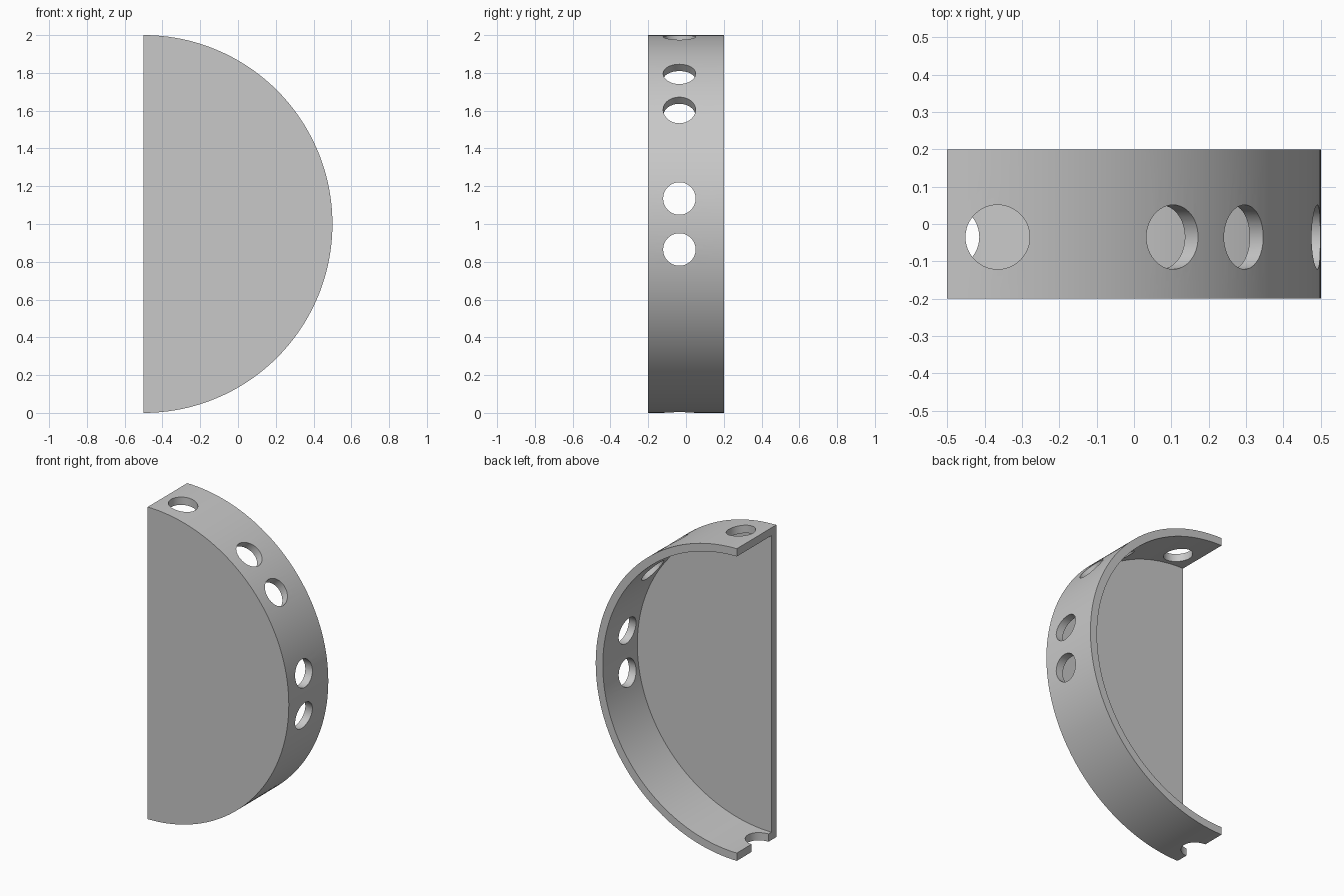
import bpy, bmesh
from math import sin, cos, pi, radians
from mathutils import Vector, Matrix

cube = bpy.data.objects.get("Cube")
if cube:
    bpy.data.objects.remove(cube, do_unlink=True)

CENTRE = Vector((-0.5, 0, 1))
WALL, HALF_DEPTH = 0.05, 0.2
HOLE_Y, HOLE_R, HOLE_OFFSET = -0.035, 0.086, 0.135

grey = bpy.data.materials.new("plain_grey")
grey.use_nodes = True
colour = (0.58, 0.58, 0.58, 1)
grey.diffuse_color = colour
grey.node_tree.nodes["Principled BSDF"].inputs["Base Color"].default_value = colour


def make_object(name, bm):
    bmesh.ops.recalc_face_normals(bm, faces=bm.faces)
    mesh = bpy.data.meshes.new(name)
    bm.to_mesh(mesh)
    bm.free()
    mesh.materials.append(grey)
    obj = bpy.data.objects.new(name, mesh)
    bpy.context.collection.objects.link(obj)
    return obj


def arc_prism(name, radius, start, end, steps, y0, y1):
    """Closed arc profile around CENTRE, extruded along y."""
    bm = bmesh.new()
    angles = [start + (end - start) * i / steps for i in range(steps + 1)]
    if end - start > 1.99 * pi:
        angles.pop()
    verts = [bm.verts.new(CENTRE + Vector((radius * cos(a), y0, radius * sin(a))))
             for a in angles]
    face = bm.faces.new(verts)
    new = bmesh.ops.extrude_face_region(bm, geom=[face])["geom"]
    bmesh.ops.translate(bm, vec=(0, y1 - y0, 0),
                        verts=[v for v in new if isinstance(v, bmesh.types.BMVert)])
    return make_object(name, bm)


def hole_cutter(angle, offset):
    """Round drill through the rim, parallel to the given direction."""
    a = radians(angle)
    out, side = Vector((cos(a), 0, sin(a))), Vector((-sin(a), 0, cos(a)))
    pos = CENTRE + out * 0.95 + side * offset + Vector((0, HOLE_Y, 0))
    turn = out.to_track_quat('Z', 'Y').to_matrix().to_4x4()
    bm = bmesh.new()
    bmesh.ops.create_cone(bm, cap_ends=True, segments=48, radius1=HOLE_R,
                          radius2=HOLE_R, depth=0.5,
                          matrix=Matrix.Translation(pos) @ turn)
    return make_object("hole_cutter", bm)


# Half-round shell: front plate and curved rim, open at the back and flat side
shell = arc_prism("half_round_shell", 1, -pi / 2, pi / 2, 96, -HALF_DEPTH, HALF_DEPTH)
cutters = [arc_prism("hollow_cutter", 1 - WALL, 0, 2 * pi, 192,
                     -HALF_DEPTH + WALL, HALF_DEPTH + 0.1)]

# Paired rim holes, single top hole and half-round bottom notch
for angle, offset in [(0, -HOLE_OFFSET), (0, HOLE_OFFSET), (45, -HOLE_OFFSET),
                      (45, HOLE_OFFSET), (90, -HOLE_OFFSET), (-90, 0)]:
    cutters.append(hole_cutter(angle, offset))

bpy.context.view_layer.objects.active = shell
for cutter in cutters:
    cutter.hide_render = True
    mod = shell.modifiers.new("cut", 'BOOLEAN')
    mod.operation, mod.solver, mod.object = 'DIFFERENCE', 'EXACT', cutter
    bpy.ops.object.modifier_apply(modifier=mod.name)
    bpy.data.objects.remove(cutter, do_unlink=True)

bpy.ops.object.select_all(action='DESELECT')
shell.select_set(True)
bpy.ops.object.shade_smooth_by_angle(angle=radians(30))
